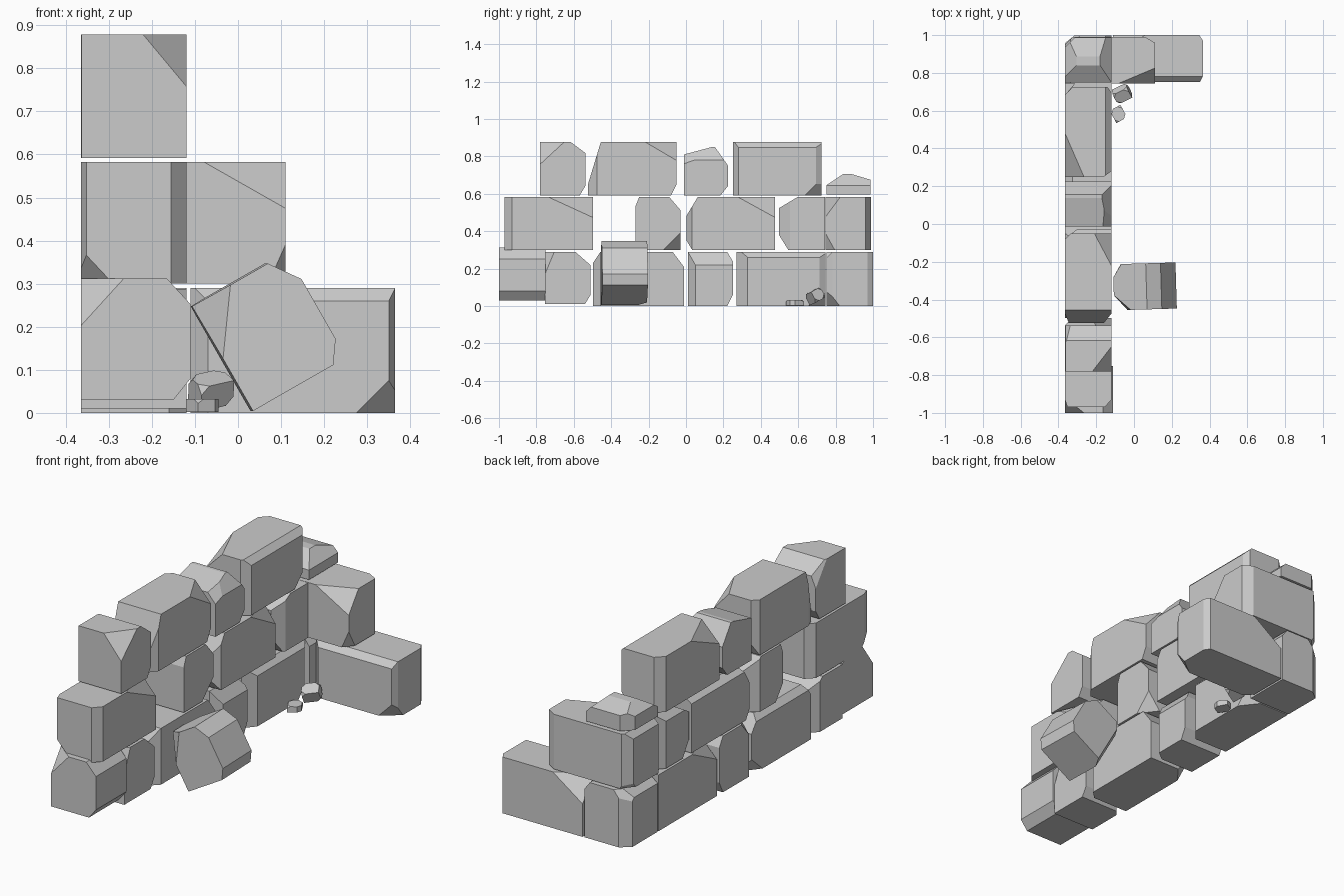
import bpy, bmesh
from mathutils import Vector, Matrix


def stone(name, x, y, z, cuts, rot=(0, 0, 0)):
    """Block spanning ranges x, y, z with corners/edges sliced off.
    Each cut holds signed distances: sign picks the side, 0 leaves that axis out."""
    spans = (x, y, z)
    half = [(b - a) / 2 for a, b in spans]
    bm = bmesh.new()
    bmesh.ops.create_cube(bm, size=2, matrix=Matrix.Diagonal((*half, 1)))
    for cut in cuts:
        normal = Vector([1 / d if d else 0 for d in cut])
        point = Vector([h if d >= 0 else -h for h, d in zip(half, cut)])
        axis = next(i for i, d in enumerate(cut) if d)
        point[axis] -= cut[axis]
        bmesh.ops.bisect_plane(bm, geom=bm.verts[:] + bm.edges[:] + bm.faces[:],
                               dist=1e-5, plane_co=point,
                               plane_no=normal.normalized(), clear_outer=True)
        bmesh.ops.remove_doubles(bm, verts=bm.verts[:], dist=1e-4)
        bmesh.ops.holes_fill(bm, edges=[e for e in bm.edges if e.is_boundary], sides=0)
    bmesh.ops.recalc_face_normals(bm, faces=bm.faces[:])
    mesh = bpy.data.meshes.new(name)
    bm.to_mesh(mesh)
    bm.free()
    ob = bpy.data.objects.new(name, mesh)
    ob.location = [(a + b) / 2 for a, b in spans]
    ob.rotation_euler = rot
    bpy.context.collection.objects.link(ob)
    return ob


W = (-.365, -.12)      # wall thickness
LOW, MID, TOP = (0, .29), (.30, .583), (.592, .878)

# Bottom course
stone("low_end_stone", (-.365, -.11), (-1, -.752), (.03, .312),
      [(.055, 0, .06), (.04, 0, -.05), (-.1, -.08, .11), (-.25, .03, .02)])
stone("low_stone_a", W, (-.755, -.51), (.01, .288),
      [(0, .08, .07), (0, .03, -.05), (.06, -.05, .12), (-.05, .06, 0)])
stone("low_stone_b", W, (-.497, -.012), LOW,
      [(0, .06, .08), (0, -.04, .06), (.04, -.04, 0), (-.03, 0, .03), (-.07, .09, -.08)])
stone("low_stone_c", W, (.01, .25), LOW,
      [(.05, 0, .07), (.05, -.04, 0), (0, .03, .05), (0, .03, -.06), (-.05, -.06, .07)])
stone("low_stone_d", W, (.27, .745), LOW,
      [(.03, 0, .03), (.05, -.06, 0), (.02, .03, 0), (.07, .09, -.1), (-.1, -.2, .1)])
stone("low_corner_stone", W, (.752, .998), LOW,
      [(-.08, .09, .1), (-.05, .04, 0), (.03, 0, .04), (-.05, 0, .04)])
stone("low_return_stone", (-.11, .365), (.752, 1), LOW,
      [(0, -.03, .03), (.015, -.03, 0), (.09, -.07, -.09), (-.04, -.04, 0),
       (-.17, .1, .12), (.02, .03, 0)])

# Middle course, with one stone missing
stone("mid_end_stone", W, (-.97, -.497), MID,
      [(.035, -.04, 0), (.1, .24, .11), (-.075, -.07, -.08), (-.013, -.04, 0), (-.04, .04, 0)])
stone("mid_stone_a", W, (-.27, -.03), MID,
      [(0, .06, .07), (.07, .09, -.09), (0, -.02, .05), (-.06, .05, 0), (-.08, -.06, -.08)])
stone("mid_stone_b", W, (.003, .477), MID,
      [(0, -.06, .1), (.08, .2, .11), (.04, -.03, 0), (0, -.03, -.05), (-.04, 0, .03)])
stone("mid_stone_c", W, (.497, .743), MID,
      [(0, -.1, .06), (0, -.05, -.08), (.04, -.06, 0), (-.05, .06, 0), (-.04, 0, .04)])
stone("mid_corner_stone", (-.365, .11), (.745, .99), MID,
      [(.19, -.08, .108), (.04, -.05, -.09), (.05, .03, 0), (-.04, .04, 0),
       (-.03, 0, .03), (-.05, .06, -.07)])

# Top course
stone("top_end_stone", (-.363, -.12), (-.78, -.538), TOP,
      [(.1, -.13, .12), (0, .08, .06), (0, .03, -.05), (-.05, .09, .12)])
stone("top_stone_a", W, (-.525, -.05), TOP,
      [(0, -.07, .23), (.04, -.05, 0), (.09, .17, .1), (0, .03, -.06), (-.02, -.05, 0),
       (-.03, .03, 0)])
stone("top_stone_b", W, (-.012, .225), (.592, .85),
      [(0, .07, .1), (.05, 0, .07), (0, .04, -.05), (.08, -.25, .09), (0, -.15, .04)])
stone("top_stone_c", W, (.25, .725), TOP,
      [(.03, 0, .03), (.04, -.03, 0), (.02, .03, 0), (.06, .09, -.09), (-.1, -.23, .1),
       (-.04, .04, 0)])
stone("top_corner_stone", W, (.75, .987), (.595, .705),
      [(0, -.09, .06), (0, .1, .03), (.06, 0, .06), (-.06, 0, .04), (-.05, .05, 0)])

# Fallen block leaning on its edge: placed by its unrotated size about its centre
stone("fallen_stone", (-.053 + .018, .197 + .018), (-.452, -.208), (.045, .325),
      [(.05, 0, .07), (.035, 0, -.05), (-.1, -.08, .14), (-.03, .05, 0), (-.05, .07, .08)],
      rot=(0, -.52, .03)).location = (.07, -.33, .188)

# Small rubble pieces
chips = [(.02, .02, .02), (-.02, .02, .02), (.02, -.02, -.02), (-.02, -.02, .02), (.015, .02, -.02)]
stone("rubble_large", (-.105, -.02), (.658, .722), (.022, .084), chips, rot=(.45, -.2, .45))
stone("rubble_small", (-.115, -.05), (.545, .62), (.002, .032),
      [(.02, .02, .01), (-.02, .02, 0), (.02, -.02, 0), (-.015, -.02, .01)], rot=(0, 0, .5))
